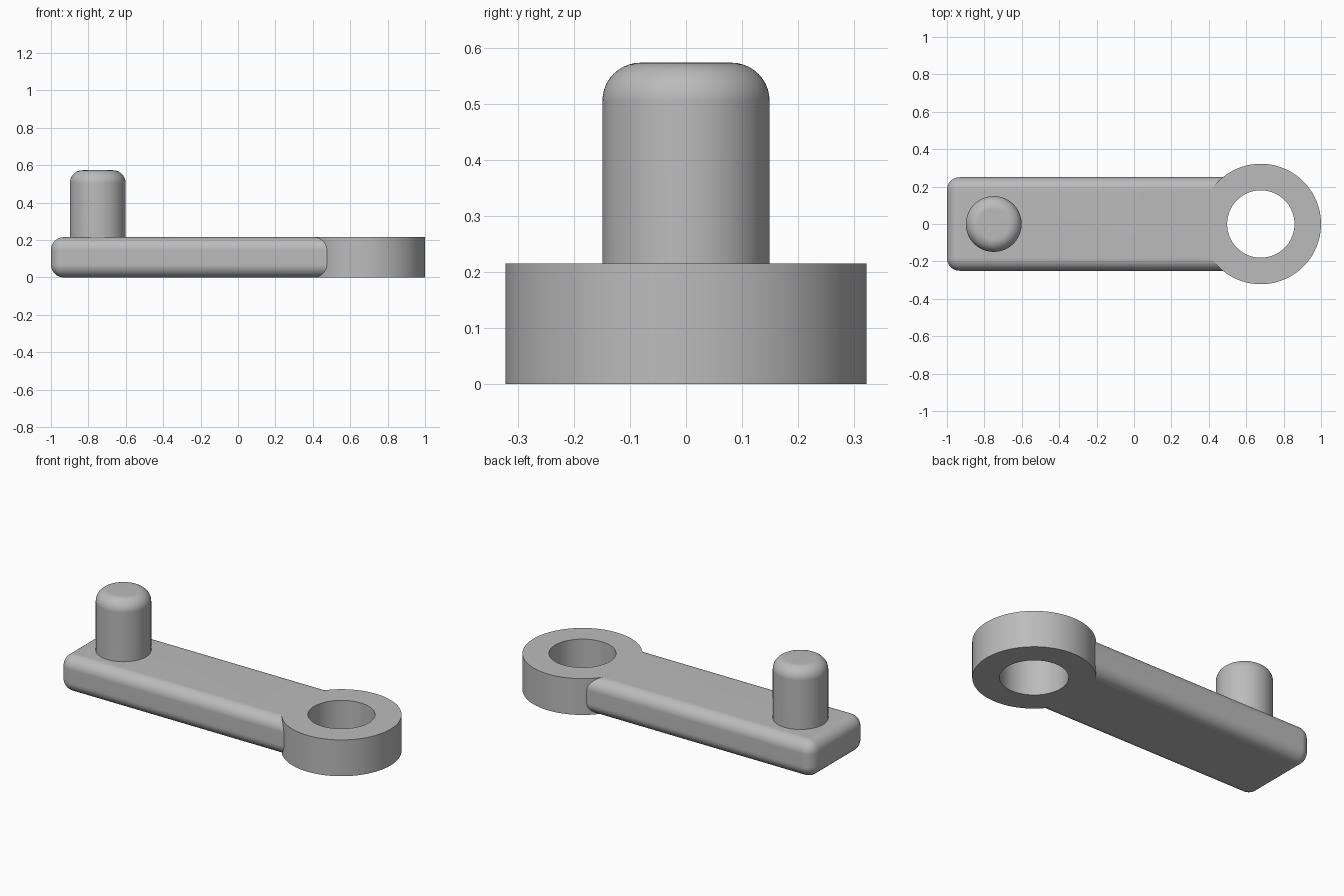
import bpy
import bmesh
from math import pi, sin, cos
from mathutils import Vector, Matrix

cube = bpy.data.objects.get("Cube")
if cube:
    bpy.data.objects.remove(cube, do_unlink=True)

THICK = 0.215
RING_X, RING_R, HOLE_R = 0.678, 0.322, 0.18
PIN_X, PIN_R, PIN_TOP = -0.75, 0.149, 0.573
HALF_W, FILLET = 0.25, 0.068
SIDES = 96

grey = bpy.data.materials.new("plain grey")
grey.use_nodes = True
grey.diffuse_color = (0.5, 0.5, 0.5, 1)
grey.node_tree.nodes["Principled BSDF"].inputs["Base Color"].default_value = (0.5, 0.5, 0.5, 1)


def make_object(name, bm, x=0.0):
    bmesh.ops.recalc_face_normals(bm, faces=bm.faces)
    mesh = bpy.data.meshes.new(name)
    bm.to_mesh(mesh)
    bm.free()
    mesh.materials.append(grey)
    obj = bpy.data.objects.new(name, mesh)
    obj.location.x = x
    bpy.context.collection.objects.link(obj)
    return obj


def lathe(name, profile, x, closed=False):
    """Spin a (radius, z) profile around a vertical axis at x."""
    bm = bmesh.new()
    verts = [bm.verts.new((r, 0, z)) for r, z in profile]
    pairs = list(zip(verts, verts[1:]))
    if closed:
        pairs.append((verts[-1], verts[0]))
    edges = [bm.edges.new(p) for p in pairs]
    bmesh.ops.spin(bm, geom=verts + edges, cent=(0, 0, 0), axis=(0, 0, 1),
                   angle=2 * pi, steps=SIDES, use_merge=True)
    bmesh.ops.remove_doubles(bm, verts=bm.verts, dist=1e-5)
    return make_object(name, bm, x)


def apply_all(obj):
    bpy.context.view_layer.objects.active = obj
    for mod in list(obj.modifiers):
        bpy.ops.object.modifier_apply(modifier=mod.name)


def smooth(obj):
    bpy.ops.object.select_all(action='DESELECT')
    obj.select_set(True)
    bpy.context.view_layer.objects.active = obj
    bpy.ops.object.shade_smooth_by_angle(angle=pi / 6)
    # keep the broad flat faces flat beside the fillets
    obj.modifiers.new("flat faces", 'WEIGHTED_NORMAL').keep_sharp = True


# Ring with through hole
ring = lathe("ring", [(HOLE_R, 0), (RING_R, 0), (RING_R, THICK), (HOLE_R, THICK)],
             RING_X, closed=True)

# Upright pin with rounded top, seated on the arm
dome = [(PIN_R - FILLET + FILLET * cos(a), PIN_TOP - FILLET + FILLET * sin(a))
        for a in (pi / 2 * i / 10 for i in range(11))]
pin = lathe("pin", [(PIN_R, THICK - 0.02)] + dome + [(0, PIN_TOP)], PIN_X)

# Arm: filleted bar whose end is cut to fit around the ring
bm = bmesh.new()
length = RING_X + 1
size = Matrix.Diagonal(Vector((length, 2 * HALF_W, THICK, 1)))
place = Matrix.Translation(((RING_X - 1) / 2, 0, THICK / 2))
bmesh.ops.create_cube(bm, size=1, matrix=place @ size)
arm = make_object("arm", bm)
bevel = arm.modifiers.new("fillet", 'BEVEL')
bevel.width = FILLET
bevel.segments = 10

bm = bmesh.new()
bmesh.ops.create_cone(bm, cap_ends=True, segments=SIDES, radius1=RING_R,
                      radius2=RING_R, depth=1)
cutter = make_object("ring_cutter", bm, RING_X)
cutter.hide_render = True
cut = arm.modifiers.new("ring fit", 'BOOLEAN')
cut.operation = 'DIFFERENCE'
cut.solver = 'EXACT'
cut.object = cutter
bpy.context.view_layer.update()
apply_all(arm)
bpy.data.objects.remove(cutter, do_unlink=True)

for part in (ring, pin, arm):
    smooth(part)
